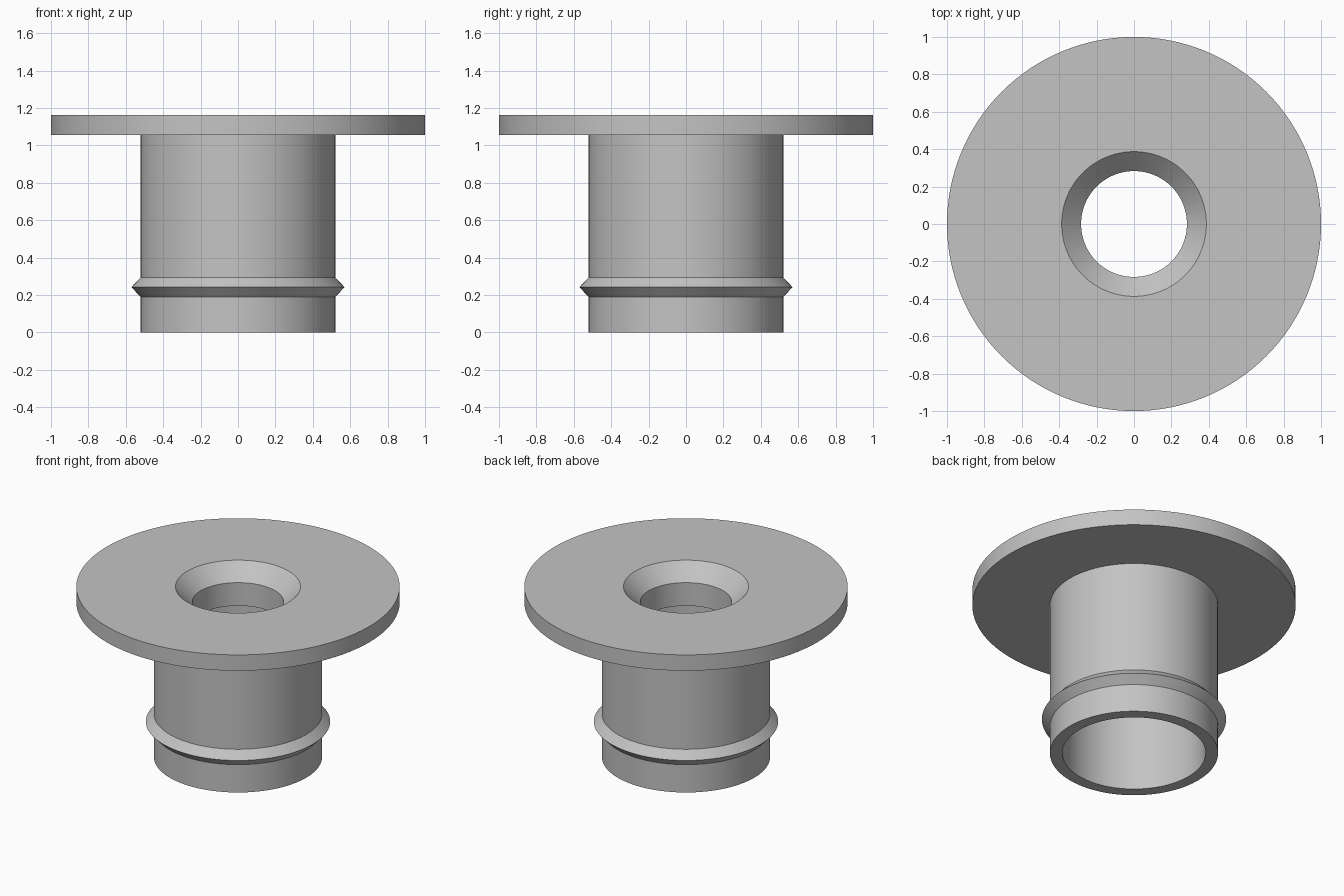
import bpy
import bmesh
import math

SEGMENTS = 128

cube = bpy.data.objects.get("Cube")
if cube:
    bpy.data.objects.remove(cube, do_unlink=True)

# Plain grey finish
grey = bpy.data.materials.new("plain_grey")
grey.use_nodes = True
color = (0.55, 0.55, 0.55, 1.0)
grey.diffuse_color = color
grey.node_tree.nodes["Principled BSDF"].inputs["Base Color"].default_value = color


def lathe(name, profile, material):
    """Revolve a closed (radius, height) profile around the z axis."""
    bm = bmesh.new()
    verts = [bm.verts.new((r, 0, z)) for r, z in profile]
    edges = [bm.edges.new((v, verts[i - 1])) for i, v in enumerate(verts)]
    bmesh.ops.spin(bm, geom=verts + edges, cent=(0, 0, 0), axis=(0, 0, 1),
                   angle=math.tau, steps=SEGMENTS, use_merge=False)
    bmesh.ops.remove_doubles(bm, verts=bm.verts[:], dist=0.0001)
    bmesh.ops.recalc_face_normals(bm, faces=bm.faces[:])
    mesh = bpy.data.meshes.new(name)
    bm.to_mesh(mesh)
    bm.free()
    mesh.materials.append(material)
    obj = bpy.data.objects.new(name, mesh)
    bpy.context.collection.objects.link(obj)
    bpy.ops.object.select_all(action="DESELECT")
    obj.select_set(True)
    bpy.context.view_layer.objects.active = obj
    bpy.ops.object.shade_smooth_by_angle(angle=math.radians(30))
    return obj


# Outside: sleeve, pointed retaining ridge, sleeve, flange
outside = [(0.52, 0), (0.52, 0.19), (0.57, 0.242), (0.52, 0.295),
           (0.52, 1.055), (1.0, 1.055), (1.0, 1.163)]
# Inside: countersink, narrow throat, wide bore
inside = [(0.387, 1.163), (0.283, 1.058), (0.283, 0.90),
          (0.443, 0.90), (0.443, 0)]
lathe("flanged_sleeve", outside + inside, grey)
